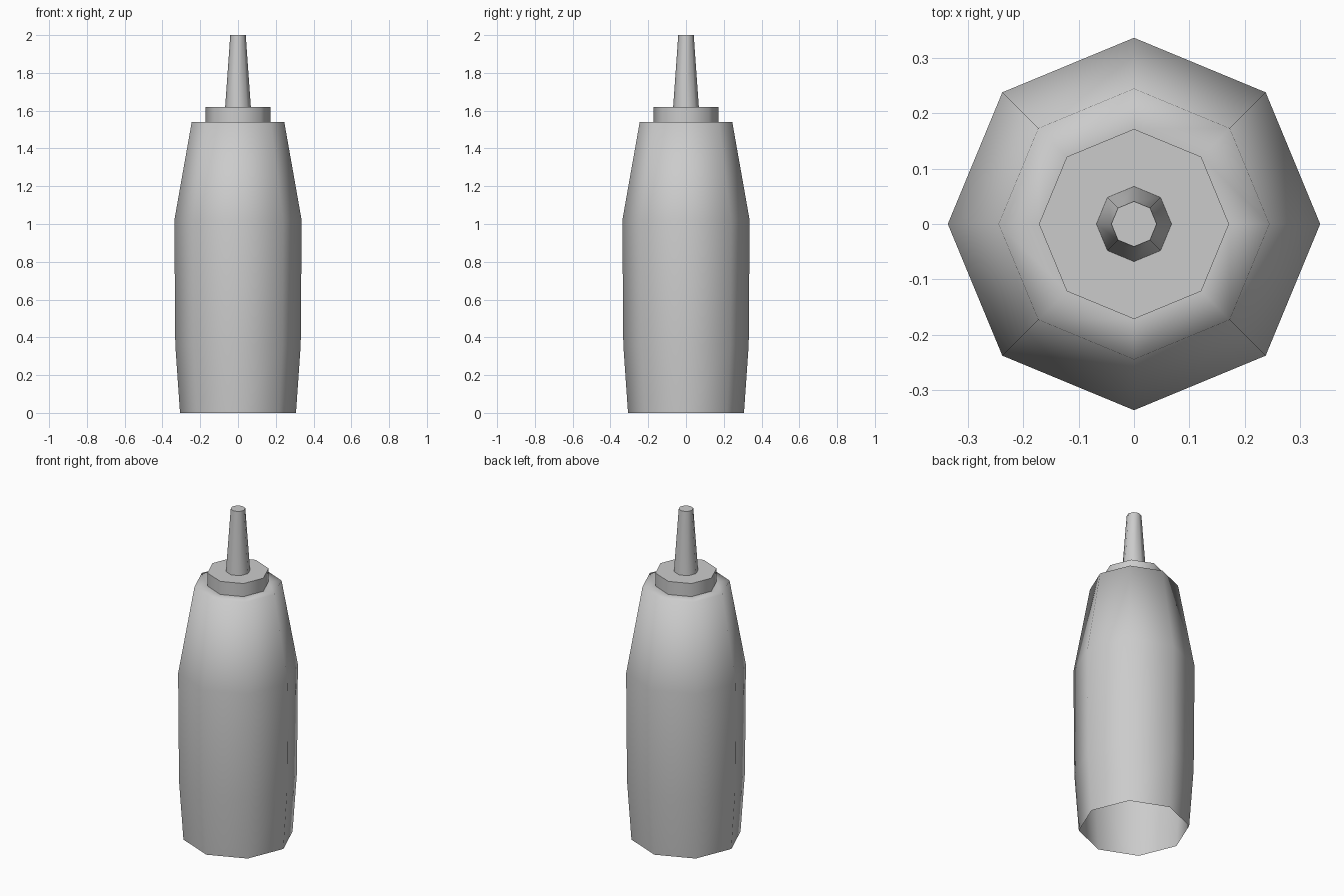
import bpy, math

if "Cube" in bpy.data.objects:
    bpy.data.objects.remove(bpy.data.objects["Cube"])

SIDES = 8


def lathe(name, profile, sharp_angle, close_top=False):
    """Revolve (radius, z) points, bottom to top, into an eight-sided shell."""
    verts, faces = [], []
    for r, z in profile:
        for i in range(SIDES):
            a = math.tau * i / SIDES
            verts.append((r * math.cos(a), r * math.sin(a), z))
    for k in range(len(profile) - 1):
        for i in range(SIDES):
            j = (i + 1) % SIDES
            lo, hi = k * SIDES, (k + 1) * SIDES
            faces.append((lo + i, lo + j, hi + j, hi + i))
    if close_top:
        top = (len(profile) - 1) * SIDES
        faces.append(tuple(range(top, top + SIDES)))
    mesh = bpy.data.meshes.new(name)
    mesh.from_pydata(verts, [], faces)
    mesh.update()
    obj = bpy.data.objects.new(name, mesh)
    bpy.context.collection.objects.link(obj)
    bpy.ops.object.select_all(action='DESELECT')
    obj.select_set(True)
    bpy.context.view_layer.objects.active = obj
    bpy.ops.object.shade_smooth_by_angle(angle=math.radians(sharp_angle))
    return obj


# Squeeze body: open underneath, softly shaded flat shoulder
lathe("bottle_body",
      [(0.307, 0), (0.332, 0.36), (0.337, 1.02), (0.245, 1.54), (0.172, 1.54)],
      120)

# Collar cap with crisp rim
lathe("cap_collar", [(0.172, 1.54), (0.172, 1.62)], 60, close_top=True)

# Tapered nozzle with closed tip
lathe("nozzle", [(0.068, 1.62), (0.041, 2.0)], 60, close_top=True)
